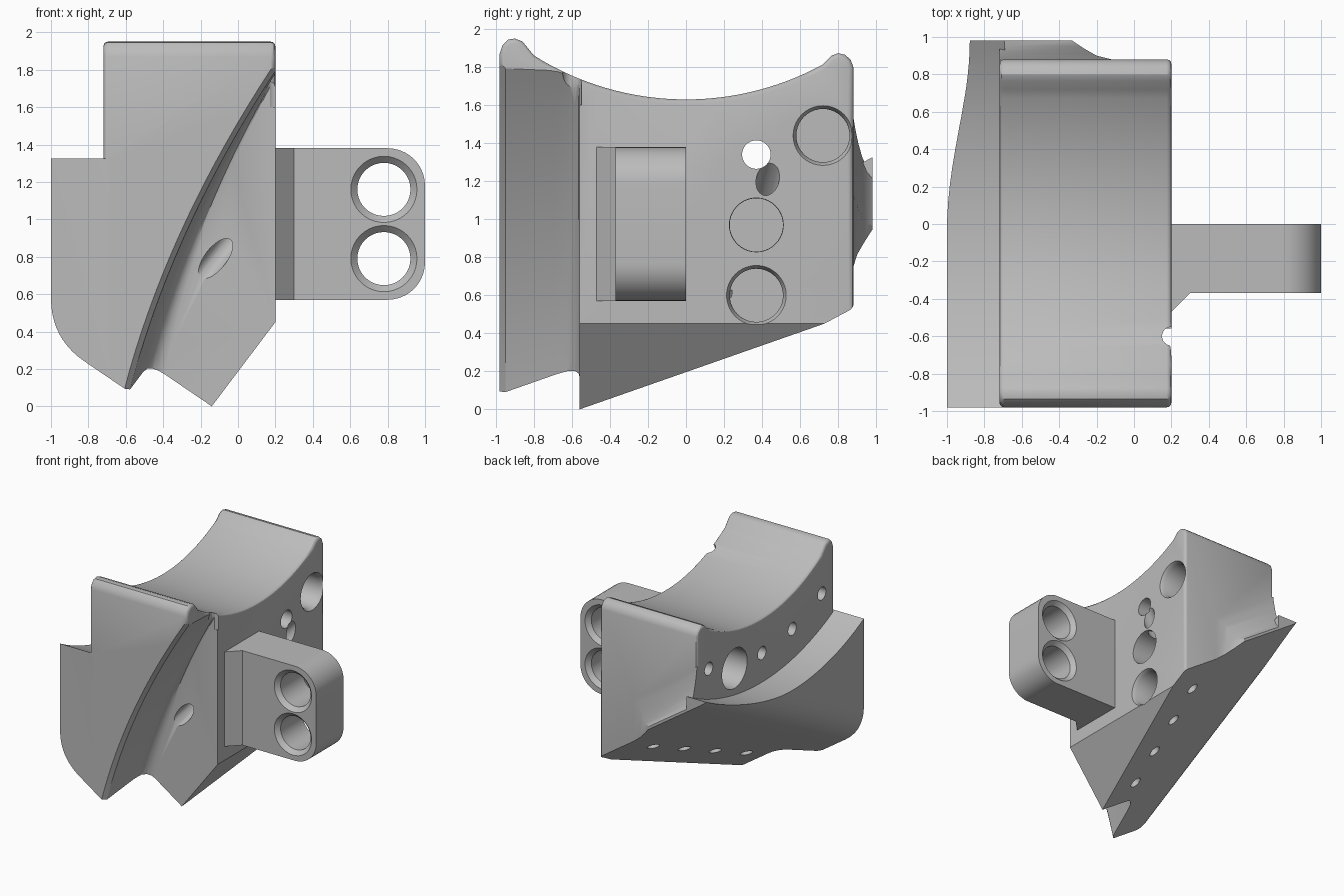
import bpy, bmesh, math
from mathutils import Vector

cube = bpy.data.objects.get("Cube")
if cube:
    bpy.data.objects.remove(cube, do_unlink=True)

grey = bpy.data.materials.new("plain_grey")
grey.use_nodes = True
grey.diffuse_color = (0.5, 0.5, 0.5, 1)
grey.node_tree.nodes["Principled BSDF"].inputs["Base Color"].default_value = (0.5, 0.5, 0.5, 1)


def loft(name, rings, bevel=0):
    """Closed solid through matching rings of points; bevel rounds both end outlines."""
    bm = bmesh.new()
    loops = [[bm.verts.new(p) for p in ring] for ring in rings]
    n = len(loops[0])
    for a, b in zip(loops, loops[1:]):
        for i in range(n):
            j = (i + 1) % n
            bm.faces.new((a[i], a[j], b[j], b[i]))
    caps = [bm.faces.new(loops[0]), bm.faces.new(loops[-1])]
    bmesh.ops.recalc_face_normals(bm, faces=bm.faces)
    if bevel:
        edges = [e for f in caps for e in f.edges]
        bmesh.ops.bevel(bm, geom=edges, offset=bevel, segments=3, profile=0.5, affect='EDGES')
    mesh = bpy.data.meshes.new(name)
    bm.to_mesh(mesh)
    bm.free()
    mesh.materials.append(grey)
    obj = bpy.data.objects.new(name, mesh)
    bpy.context.collection.objects.link(obj)
    return obj


def prism_x(name, pts, x0, x1, bevel=0):
    return loft(name, [[(x, y, z) for y, z in pts] for x in (x0, x1)], bevel)


def prism_y(name, pts, y0, y1, shear=0, ref=0):
    return loft(name, [[(x, y, z + shear * (y - ref)) for x, z in pts] for y in (y0, y1)])


def boolean(target, tool, op):
    tool.hide_render = True
    mod = target.modifiers.new("cut", 'BOOLEAN')
    mod.operation, mod.solver, mod.object = op, 'EXACT', tool
    bpy.context.view_layer.objects.active = target
    bpy.ops.object.modifier_apply(modifier=mod.name)
    bpy.data.objects.remove(tool, do_unlink=True)


def drill(target, start, axis, sections):
    """Round hole; sections are (depth along axis, radius)."""
    q = Vector(axis).normalized().to_track_quat('Z', 'Y')
    rings = []
    for depth, r in sections:
        rings.append([Vector(start) + q @ Vector((r * math.cos(a), r * math.sin(a), depth))
                      for a in (2 * math.pi * i / 40 for i in range(40))])
    boolean(target, loft("hole_cutter", rings), 'DIFFERENCE')


def arc_z(y, radius, centre):
    return centre - math.sqrt(radius ** 2 - y ** 2)


# Saddle block outline, with rounded crests
saddle = [(-0.98, -1), (-0.98, 1.87), (-0.965, 1.915), (-0.935, 1.945), (-0.9, 1.95), (-0.86, 1.935)]
saddle += [(y, arc_z(y, 1.5, 3.13)) for y in (-0.8 + 1.52 * i / 32 for i in range(33))]
saddle += [(0.765, 1.86), (0.8, 1.873), (0.835, 1.865), (0.865, 1.84), (0.88, 1.8), (0.88, -1)]
body = prism_x("saddle_body", saddle, -0.72, 0.2, 0.025)

# Side flange below a larger concentric arc
flange = [(y, arc_z(y, 2.08, 3.16)) for y in (-0.98 + 1.96 * i / 32 for i in range(33))]
flange += [(0.98, -1), (-0.98, -1)]
boolean(body, prism_x("side_flange", flange, -1, -0.69), 'UNION')

# Flared lip on the back, following the sloping underside
along, up = Vector((-0.827, 0, 0.562)), Vector((0.562, 0, 0.827))
lip = [(0.8, -0.3), (0.98, -0.3), (0.98, 0.02), (0.95, 0.05), (0.925, 0.1),
       (0.905, 0.16), (0.89, 0.22), (0.878, 0.28), (0.8, 0.28)]
back_lip = loft("back_lip", [[Vector((-0.3, y, 0.925)) + along * d + up * n for y, n in lip]
                             for d in (-0.4, 0.7)])
plan = [(-0.72, 0.7), (-0.72, 1.1), (-0.33, 1.1), (-0.33, 0.98), (-0.27, 0.94),
        (-0.2, 0.9), (-0.12, 0.88), (-0.12, 0.7)]
boolean(back_lip, loft("lip_plan", [[(x, y, z) for x, y in plan] for z in (0, 2)]), 'INTERSECT')
boolean(body, back_lip, 'UNION')

# Sloping underside with a rounded outer corner
under = [(0.4, 2.6), (-1.1, 2.6), (-1.1, 0.58)]
for i in range(11):
    t = i / 10
    a, b, c = (1 - t) ** 2, 2 * t * (1 - t), t * t
    under.append((-(a + b) - 0.82 * c, 0.58 * a + 0.362 * b + 0.24 * c))
under.append((0.4, -0.59))
boolean(body, prism_y("underside", under, -1.1, 1.1, 0.53, -0.98), 'INTERSECT')

# Opposite face of the pointed keel
keel = [(-0.518, -0.5), (0.6, 0.98), (0.6, -0.5)]
boolean(body, prism_y("keel_cutter", keel, -1.2, 1.2), 'DIFFERENCE')

# Curved recess in the front, with a chamfered rim and a fillet at its foot
rings = []
for y, shift, foot in ((-1.1, -0.035, 0), (-0.985, -0.035, 0), (-0.95, 0, 0), (-0.68, 0, 0.05),
                       (-0.62, 0, 0.07), (-0.585, 0, 0.1), (-0.565, 0, 0.14), (-0.56, 0, 0.18)):
    ring = []
    for i in range(23):
        z = -0.2 + 0.1 * i
        x = -0.6 + 0.24 * z + 0.115 * z * z
        ring.append((x + shift + foot * max(0.15, 1 - 0.5 * z), y, z))
    rings.append(ring + [(0.7, y, 2.0), (0.7, y, -0.2)])
boolean(body, loft("recess_cutter", rings), 'DIFFERENCE')

# Pockets and through hole on the mounting side
for y, z, rim in ((0.72, 1.44, 0.157), (0.37, 0.97, 0.142), (0.37, 0.6, 0.157)):
    drill(body, (0.2, y, z), (-1, 0, 0), [(-0.05, rim), (0, rim), (0.03, 0.14), (0.25, 0.14)])
drill(body, (0.3, 0.37, 1.34), (-1, 0, 0), [(0, 0.075), (1.5, 0.075)])
drill(body, (-0.8, 0.37, 1.34), (1, 0, 0), [(0, 0.17), (0.3, 0.17)])
drill(body, (0.2, 0.43, 1.21), (-0.8, -0.2, -0.8), [(-0.1, 0.06), (0.2, 0.06)])

# Small holes along the arc on the flange side
for y, z in ((0.72, 1.47), (0, 1.33), (-0.41, 1.38), (-0.81, 1.53)):
    drill(body, (-0.8, y, z), (1, 0, 0), [(0, 0.055), (0.35, 0.055)])

# Row of holes in the underside
for i in range(4):
    x, y = -0.11 - 0.07 * i, 0.6 - 0.32 * i
    z = -0.68 * (x + 0.14) + 0.53 * (y + 0.56)
    drill(body, (x, y, z), (0.68, -0.53, 1), [(-0.06, 0.05), (0.2, 0.05)])

# Slanted channel opening in the recess and its outlet beside the saddle
drill(body, (-0.12, -0.56, 0.79), (0.55, 0.45, 0.7), [(-0.2, 0.058), (0.25, 0.058)])
drill(body, (0.2, -0.6, 1.6), (0, 0, 1), [(0, 0.05), (0.4, 0.05)])

# Mounting lug: rounded plate with two countersunk holes and a foot gusset
outline = [(0.19, 0.57), (0.19, 1.38)]
for cz, start in ((1.18, 90), (0.77, 0)):
    outline += [(0.8 + 0.2 * math.cos(math.radians(start - a)),
                 cz + 0.2 * math.sin(math.radians(start - a))) for a in range(0, 91, 9)]
lug = prism_y("mounting_lug", outline, -0.37, 0)
for z in (1.16, 0.79):
    drill(lug, (0.78, -0.37, z), (0, 1, 0),
          [(-0.03, 0.177), (0, 0.177), (0.035, 0.142), (0.335, 0.142), (0.37, 0.177), (0.4, 0.177)])
foot = [(0.19, -0.48), (0.3, -0.37), (0.3, -0.3), (0.19, -0.3)]
boolean(lug, loft("lug_gusset", [[(x, y, z) for x, y in foot] for z in (0.57, 1.38)]), 'UNION')

# Smooth the curved faces and keep the edges crisp
for obj in (body, lug):
    bpy.ops.object.select_all(action='DESELECT')
    obj.select_set(True)
    bpy.context.view_layer.objects.active = obj
    bpy.ops.object.shade_smooth_by_angle(angle=math.radians(30))
